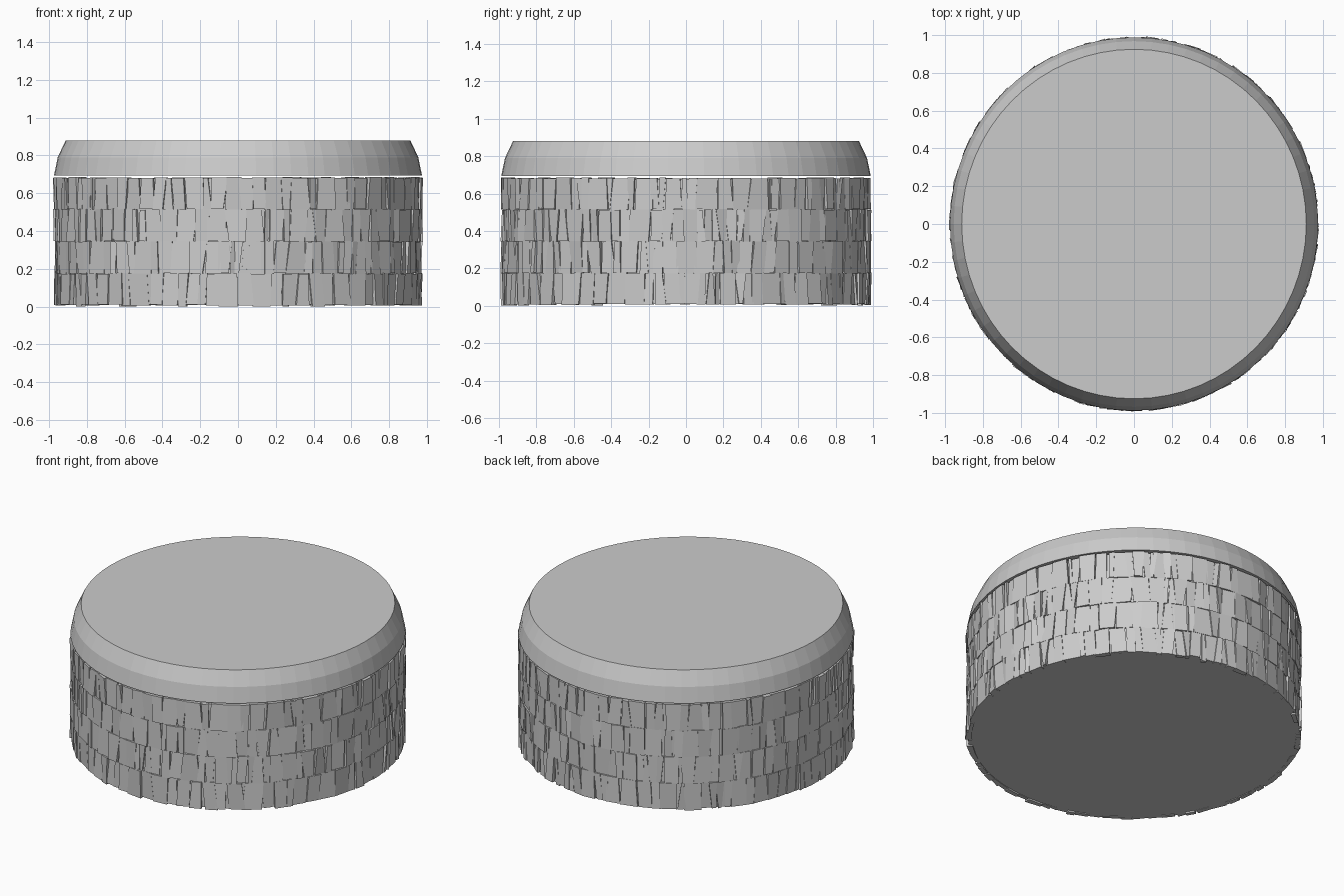
import bpy, bmesh, math, random

if "Cube" in bpy.data.objects:
    bpy.data.objects.remove(bpy.data.objects["Cube"])

random.seed(7)
XS = 0.986          # the plan is very slightly narrower in x
SEG = 64


def pt(r, a, z):
    return (XS * r * math.cos(a), r * math.sin(a), z)


def finish(bm, name):
    bmesh.ops.recalc_face_normals(bm, faces=bm.faces)
    me = bpy.data.meshes.new(name)
    bm.to_mesh(me)
    bm.free()
    ob = bpy.data.objects.new(name, me)
    bpy.context.collection.objects.link(ob)
    return ob


def lathe(name, profile):
    """Closed round solid from (radius, z) pairs, bottom to top."""
    bm = bmesh.new()
    rings = [[bm.verts.new(pt(r, 2 * math.pi * i / SEG, z)) for i in range(SEG)]
             for r, z in profile]
    for lo, hi in zip(rings, rings[1:]):
        for i in range(SEG):
            j = (i + 1) % SEG
            bm.faces.new((lo[i], lo[j], hi[j], hi[i]))
    bm.faces.new(rings[0])
    bm.faces.new(rings[-1])
    return finish(bm, name)


# Chamfered lid and the core behind the bark
lathe("lid", [(0.988, 0.693), (0.968, 0.79), (0.925, 0.88)])
lathe("core", [(0.974, 0.01), (0.974, 0.678)])


def stave(bm, b0, b1, t0, t1, z0, z1):
    """One tapered bark slab between bottom angles b0-b1 and top angles t0-t1."""
    inner = 0.955
    tilt = random.uniform(-0.004, 0.004)
    r0, r1 = random.uniform(0.977, 0.992), random.uniform(0.977, 0.992)
    v = [bm.verts.new(pt(r, a, z)) for r, a, z in (
        (inner, b0, z0), (inner, b1, z0), (r1 + tilt, b1, z0), (r0 + tilt, b0, z0),
        (inner, t0, z1), (inner, t1, z1), (r1 - tilt, t1, z1), (r0 - tilt, t0, z1))]
    for f in ((0, 1, 2, 3), (4, 5, 6, 7), (0, 1, 5, 4),
              (1, 2, 6, 5), (2, 3, 7, 6), (3, 0, 4, 7)):
        bm.faces.new([v[i] for i in f])


# Four tiers of uneven bark slabs
levels = [0.008, 0.175, 0.345, 0.515, 0.682]
for tier in range(4):
    bm = bmesh.new()
    widths = [random.uniform(0.35, 1.4) for _ in range(92)]
    k = 2 * math.pi / sum(widths)
    a = random.random()
    for w in widths:
        w *= k
        j = [random.uniform(-0.014, 0.014) for _ in range(4)]
        z0 = levels[tier] + random.uniform(-0.003, 0.003)
        z1 = levels[tier + 1] + random.uniform(-0.003, 0.003)
        if tier == 0 and random.random() < 0.05:
            z0 = 0.0
        stave(bm, a + j[0], a + w + j[1], a + j[2], a + w + j[3], z0, z1)
        a += w
    finish(bm, "bark_tier_%d" % (tier + 1))
